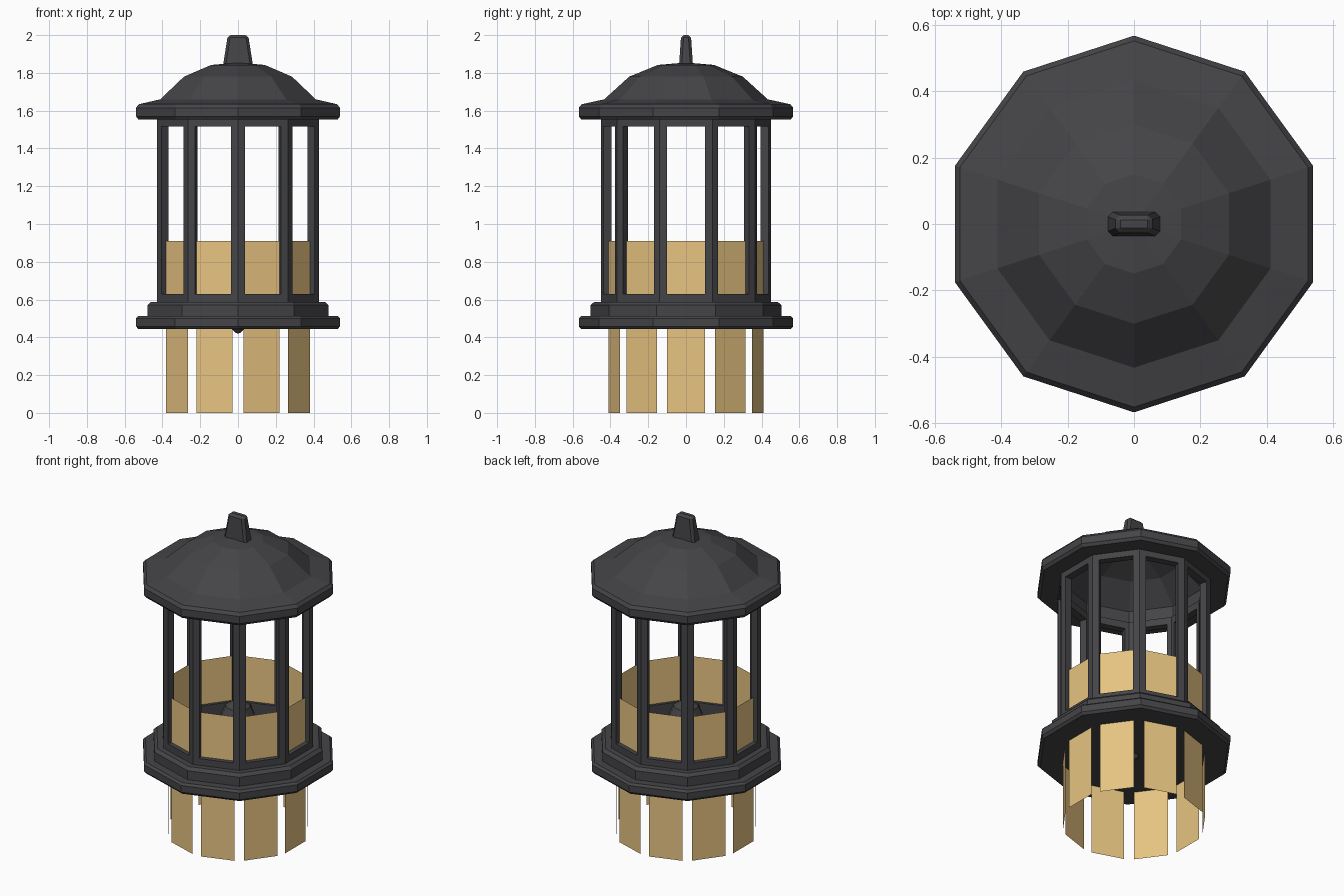
import bpy, bmesh, math
from mathutils import Vector

if "Cube" in bpy.data.objects:
    bpy.data.objects.remove(bpy.data.objects["Cube"])

N = 10
K = math.cos(math.pi / N)          # apothem / corner radius


def material(name, col):
    m = bpy.data.materials.new(name)
    m.diffuse_color = (*col, 1)
    m.use_nodes = True
    m.node_tree.nodes["Principled BSDF"].inputs["Base Color"].default_value = m.diffuse_color
    return m


DARK = material("dark_iron", (0.059, 0.059, 0.065))
TAN = material("amber_glass", (0.80, 0.55, 0.22))


def finish(bm, name, mat, recalc=True):
    if recalc:
        bmesh.ops.recalc_face_normals(bm, faces=bm.faces[:])
    me = bpy.data.meshes.new(name)
    bm.to_mesh(me)
    bm.free()
    me.materials.append(mat)
    ob = bpy.data.objects.new(name, me)
    bpy.context.collection.objects.link(ob)
    return ob


def lathe(name, profile, mat, closed=False):
    """Ten-sided turned part; profile = (flat-side radius, z), radius 0 makes a tip."""
    bm = bmesh.new()
    rings = []
    for a, z in profile:
        if a == 0:
            rings.append([bm.verts.new((0, 0, z))] * N)
            continue
        r = a / K
        rings.append([bm.verts.new((r * math.cos(math.pi / 2 + math.tau * i / N),
                                    r * math.sin(math.pi / 2 + math.tau * i / N), z))
                      for i in range(N)])
    pairs = list(zip(rings, rings[1:]))
    if closed:
        pairs.append((rings[-1], rings[0]))
    for lo, hi in pairs:
        for i in range(N):
            j = (i + 1) % N
            vs = list(dict.fromkeys([lo[i], lo[j], hi[j], hi[i]]))
            if len(vs) > 2:
                bm.faces.new(vs)
    return finish(bm, name, mat)


# stepped base with a closed underside
lathe("base", [(0, 0.443), (0.527, 0.443), (0.54, 0.458), (0.54, 0.50), (0.527, 0.513),
               (0.48, 0.513), (0.48, 0.57), (0.462, 0.588), (0.385, 0.588),
               (0.385, 0.52), (0, 0.52)], DARK)

# hollow domed roof with eave
lathe("roof", [(0.40, 1.553), (0.527, 1.553), (0.54, 1.57), (0.54, 1.615), (0.525, 1.634),
               (0.412, 1.66), (0.286, 1.78), (0.142, 1.842), (0, 1.855),
               (0, 1.83), (0.135, 1.82), (0.27, 1.76), (0.40, 1.64)], DARK, closed=True)


def side_point(i, depth, u, z):
    """Point on flat side i: distance from the axis, sideways offset, height."""
    t = math.tau * i / N
    return Vector((depth * math.cos(t) - u * math.sin(t),
                   depth * math.sin(t) + u * math.cos(t), z))


# window frame: one rectangular opening per side, thickness running inward
bm = bmesh.new()
OUT, INN = 0.428, 0.383
W = OUT * math.tan(math.pi / N)
for i in range(N):
    def loop(depth, w, z0, z1):
        return [bm.verts.new(side_point(i, depth, u, z))
                for u, z in ((-w, z0), (w, z0), (w, z1), (-w, z1))]
    rings = [loop(OUT, W, 0.585, 1.56), loop(OUT, 0.10, 0.63, 1.515),
             loop(INN, 0.10, 0.63, 1.515), loop(INN, W * INN / OUT, 0.585, 1.56)]
    for a, b in zip(rings, rings[1:]):
        for k in range(4):
            m = (k + 1) % 4
            bm.faces.new((a[k], a[m], b[m], b[k]))
    for k in (0, 2):               # close the top and bottom rails
        a, b = rings[3], rings[0]
        bm.faces.new((a[k], a[k + 1], b[k + 1], b[k]))
bmesh.ops.remove_doubles(bm, verts=bm.verts[:], dist=0.0005)
finish(bm, "window_frame", DARK)

# long thin panes that run down through the base
bm = bmesh.new()
for i in range(N):
    bm.faces.new([bm.verts.new(side_point(i, 0.40, u, z))
                  for u, z in ((-0.1, 0), (0.1, 0), (0.1, 0.91), (-0.1, 0.91))])
finish(bm, "glass_panes", TAN, recalc=False)

# tapered top knob
bm = bmesh.new()
bmesh.ops.create_cube(bm, size=1)
for v in bm.verts:
    top = v.co.z > 0
    v.co = Vector((math.copysign(0.054 if top else 0.08, v.co.x),
                   math.copysign(0.026 if top else 0.037, v.co.y),
                   2.0 if top else 1.835))
bmesh.ops.bevel(bm, geom=bm.edges[:], offset=0.014, segments=1, affect='EDGES')
finish(bm, "top_knob", DARK)

# lamp holder inside, its pointed nut showing below the base
lathe("lamp_holder", [(0, 0.42), (0.015, 0.425), (0.03, 0.442), (0.03, 0.66), (0.07, 0.68),
                      (0.095, 0.73), (0.07, 0.79), (0.03, 0.815), (0, 0.815)], DARK)
